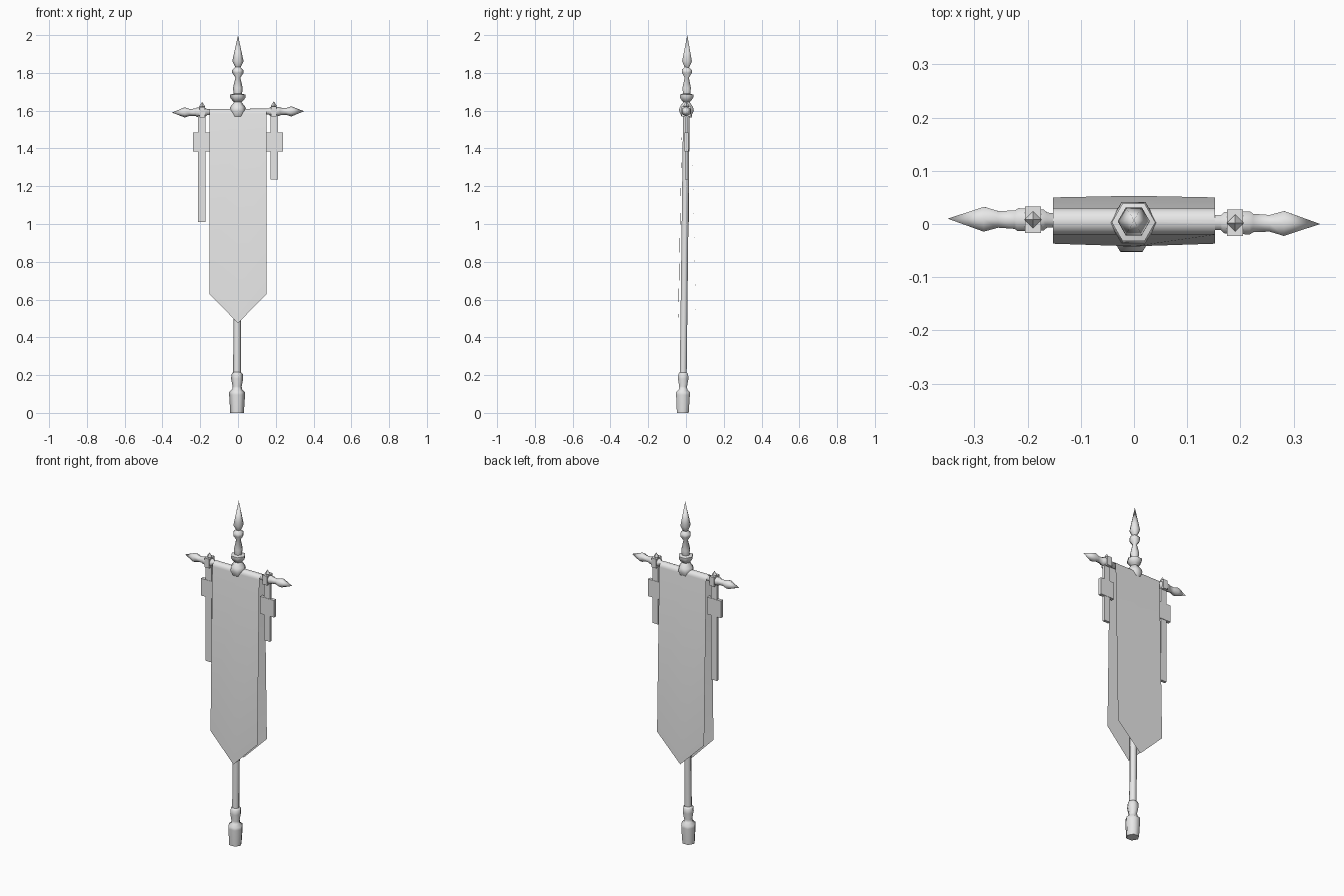
import bpy, bmesh, math
from mathutils import Vector

if "Cube" in bpy.data.objects:
    bpy.data.objects.remove(bpy.data.objects["Cube"], do_unlink=True)

grey = bpy.data.materials.new("plain_grey")
grey.use_nodes = True
grey.diffuse_color = (0.8, 0.8, 0.8, 1)
grey.node_tree.nodes["Principled BSDF"].inputs["Base Color"].default_value = (0.8, 0.8, 0.8, 1)


def finish(name, bm, smooth=None):
    mesh = bpy.data.meshes.new(name)
    bm.to_mesh(mesh)
    bm.free()
    mesh.materials.append(grey)
    ob = bpy.data.objects.new(name, mesh)
    bpy.context.collection.objects.link(ob)
    if smooth:
        bpy.ops.object.select_all(action='DESELECT')
        ob.select_set(True)
        bpy.context.view_layer.objects.active = ob
        bpy.ops.object.shade_smooth_by_angle(angle=math.radians(smooth))
    return ob


def turned(name, profile, start, end, corner, sides=6, smooth=62):
    """Turned part along start-end; profile is (distance, radius), one corner faces 'corner'."""
    start, axis = Vector(start), (Vector(end) - Vector(start)).normalized()
    u = Vector(corner)
    u = (u - axis * u.dot(axis)).normalized()
    v = axis.cross(u)
    bm = bmesh.new()
    rings = []
    for d, r in profile:
        angles = [2 * math.pi * i / sides for i in range(sides)]
        rings.append([bm.verts.new(start + axis * d + (u * math.cos(a) + v * math.sin(a)) * r)
                      for a in angles])
    for a, b in zip(rings, rings[1:]):
        for i in range(sides):
            j = (i + 1) % sides
            bm.faces.new((a[i], a[j], b[j], b[i]))
    bm.faces.new(rings[0][::-1])
    bm.faces.new(rings[-1])
    bmesh.ops.remove_doubles(bm, verts=bm.verts, dist=0.0005)
    bmesh.ops.recalc_face_normals(bm, faces=bm.faces)
    return finish(name, bm, smooth)


# Slightly leaning pole: foot, shaft and spear finial
foot, tip = (-0.005, -0.017, 0), (0, 0.007, 2)
turned("pole_foot", [(0, 0.036), (0.095, 0.042), (0.11, 0.042), (0.125, 0.026), (0.14, 0.024),
                     (0.18, 0.032), (0.205, 0.03), (0.215, 0.022)], foot, tip, (1, 0, 0))
turned("pole_shaft", [(0.2, 0.021), (1.62, 0.02)], foot, tip, (1, 0, 0))
turned("finial", [(1.57, 0.03), (1.6, 0.045), (1.62, 0.04), (1.645, 0.02), (1.655, 0.03),
                  (1.67, 0.041), (1.685, 0.041), (1.69, 0.022), (1.72, 0.026), (1.775, 0.013),
                  (1.8, 0.03), (1.815, 0.03), (1.83, 0.014), (1.862, 0.03), (2, 0)],
       foot, tip, (1, 0, 0))

# Crossbar with pointed ends, symmetric about its middle
half = [(0.35, 0), (0.282, 0.027), (0.255, 0.018), (0.224, 0.02), (0.218, 0.025),
        (0.17, 0.023), (0.163, 0.016)]
bar = [(0.35 - x, r) for x, r in half] + [(0.35 + x, r) for x, r in reversed(half)]
turned("crossbar", bar, (-0.35, 0.01, 1.59), (0.35, 0, 1.597), (0, 0, 1))


# Cloth draped over the bar, with a pointed lower edge front and back
def draped_cloth():
    rows = [(-0.037, 0.63, -0.042, 0.475), (-0.02, 1.585, -0.02, 1.585)]
    for i in range(1, 8):
        a = math.pi * (1 - i / 8)
        y, z = 0.005 + 0.025 * math.cos(a), 1.585 + 0.025 * math.sin(a)
        rows.append((y, z, y, z))
    rows += [(0.03, 1.585, 0.03, 1.585), (0.05, 0.63, 0.053, 0.48)]
    bm = bmesh.new()
    grid = [[bm.verts.new(p) for p in ((-0.152, y, z), (0, ym, zm), (0.152, y, z))]
            for y, z, ym, zm in rows]
    for a, b in zip(grid, grid[1:]):
        for i in range(2):
            bm.faces.new((a[i], a[i + 1], b[i + 1], b[i]))
    return finish("banner_cloth", bm, 40)


draped_cloth()


def box(name, centre, size):
    bm = bmesh.new()
    bmesh.ops.create_cube(bm, size=1)
    for v in bm.verts:
        v.co = Vector([c + k * s for c, k, s in zip(centre, v.co, size)])
    return finish(name, bm)


# Clamps with studs, and hanging ribbons with a crossing tab
for side, label, ribbon_end in ((-1, "right", 1.01), (1, "left", 1.235)):
    x, y, z = side * 0.19, 0.005 - side * 0.003, 1.594 + side * 0.002
    box(label + "_clamp", (x, y, z), (0.03, 0.05, 0.054))
    turned(label + "_clamp_stud", [(0, 0.011), (0.01, 0.016), (0.034, 0)],
           (x, y, z + 0.02), (x, y, z + 1), (1, 0, 0), sides=4, smooth=None)
    top = 1.58
    box(label + "_ribbon", (x + side * 0.002, y, (top + ribbon_end) / 2),
        (0.038, 0.016, top - ribbon_end))
    box(label + "_ribbon_tab", (x + side * 0.003, y, 1.435), (0.09, 0.02, 0.1))
